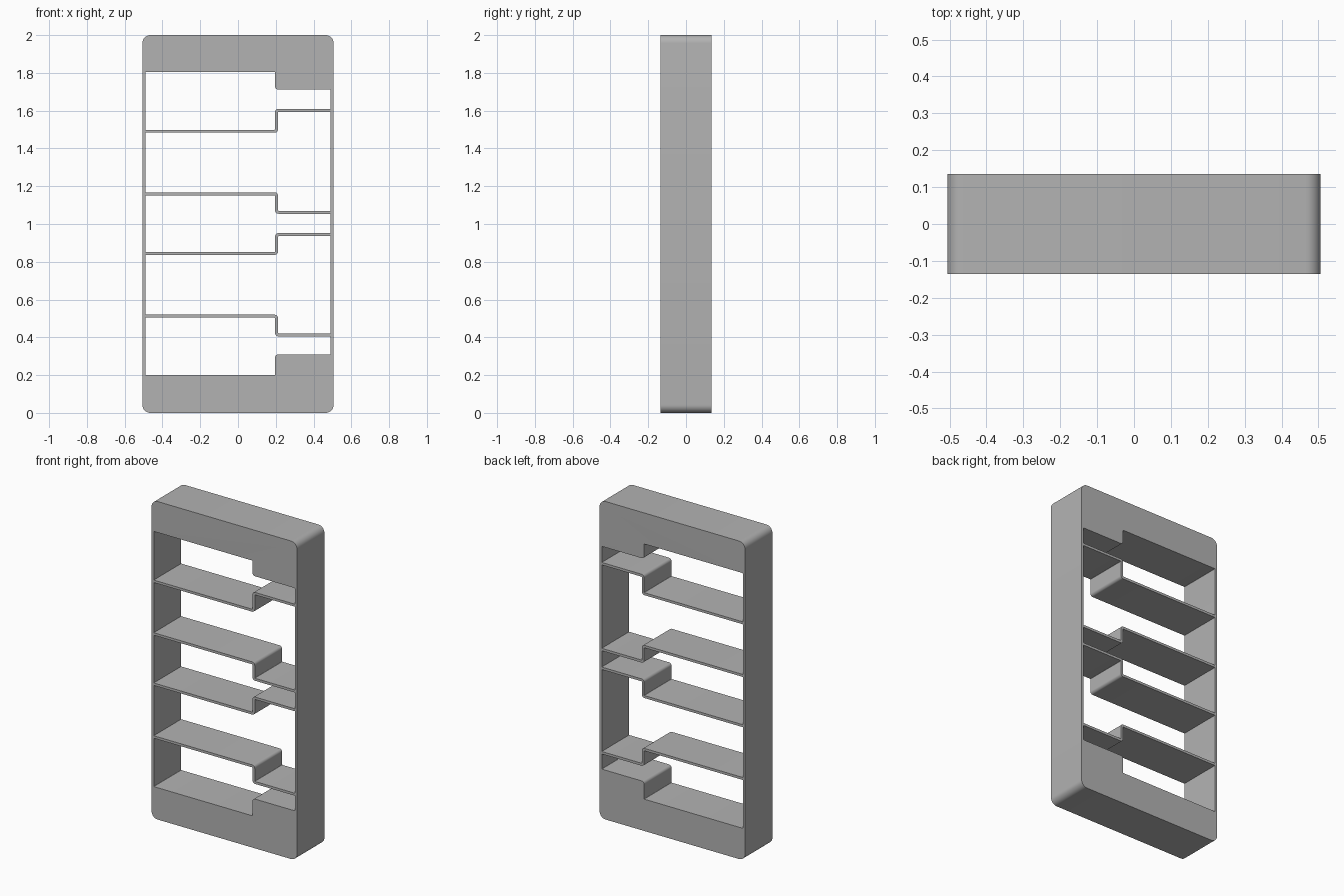
import bpy, bmesh, math
from mathutils import Vector

old = bpy.data.objects.get("Cube")
if old:
    bpy.data.objects.remove(old, do_unlink=True)

grey = bpy.data.materials.new("plain grey")
grey.use_nodes = True
colour = (0.45, 0.45, 0.45, 1)
grey.diffuse_color = colour
grey.node_tree.nodes["Principled BSDF"].inputs["Base Color"].default_value = colour

HALF_W, INNER_W, HEIGHT, HALF_D = 0.506, 0.491, 2.0, 0.136
T = 0.0078           # half the shelf thickness
STEP = 0.204         # x of the step in every shelf
BIG, SMALL = 0.018, 0.004   # outside and inside fillets


def rounded(corners, steps=8):
    """Round each (x, z, radius) corner of a closed outline with an arc."""
    out = []
    for i, (x, z, r) in enumerate(corners):
        p = Vector((x, z))
        if r == 0:
            out.append(p)
            continue
        a = (Vector(corners[i - 1][:2]) - p).normalized()
        b = (Vector(corners[(i + 1) % len(corners)][:2]) - p).normalized()
        centre = p + (a + b) * r
        for k in range(steps + 1):
            t = math.pi / 2 * k / steps
            out.append(centre - b * r * math.cos(t) - a * r * math.sin(t))
    return out


def extruded(name, outlines):
    """Fill the outlines (inner ones become holes) and extrude front to back."""
    curve = bpy.data.curves.new(name + " profile", "CURVE")
    curve.dimensions = "2D"
    curve.fill_mode = "BOTH"
    curve.extrude = HALF_D
    for points in outlines:
        spline = curve.splines.new("POLY")
        spline.points.add(len(points) - 1)
        for sp, p in zip(spline.points, points):
            sp.co = (p.x, p.y, 0, 1)
        spline.use_cyclic_u = True
    temp = bpy.data.objects.new(name + " temp", curve)
    bpy.context.collection.objects.link(temp)
    graph = bpy.context.evaluated_depsgraph_get()
    mesh = bpy.data.meshes.new_from_object(temp.evaluated_get(graph))
    bpy.data.objects.remove(temp, do_unlink=True)
    bpy.data.curves.remove(curve)

    bm = bmesh.new()
    bm.from_mesh(mesh)
    bmesh.ops.remove_doubles(bm, verts=bm.verts, dist=1e-5)
    for v in bm.verts:
        v.co = (v.co.x, -v.co.z, v.co.y)
    bmesh.ops.recalc_face_normals(bm, faces=bm.faces)
    bm.to_mesh(mesh)
    bm.free()
    mesh.name = name
    mesh.materials.clear()
    mesh.materials.append(grey)
    obj = bpy.data.objects.new(name, mesh)
    bpy.context.collection.objects.link(obj)
    bpy.ops.object.select_all(action="DESELECT")
    obj.select_set(True)
    bpy.context.view_layer.objects.active = obj
    bpy.ops.object.shade_smooth_by_angle(angle=math.radians(30))


# Frame: rounded slab with one stepped opening
R = 0.042
slab = [(-HALF_W, 0, R), (HALF_W, 0, R), (HALF_W, HEIGHT, R), (-HALF_W, HEIGHT, R)]
edge = STEP - T
opening = [
    (-INNER_W, 0.2, SMALL), (edge, 0.2, SMALL), (edge, 0.31, BIG),
    (INNER_W, 0.31, SMALL), (INNER_W, 1.711, SMALL), (edge, 1.711, BIG),
    (edge, 1.805, SMALL), (-INNER_W, 1.805, SMALL),
]
extruded("frame", [rounded(slab), rounded(opening)])

# Shelves: thin stepped sheets, alternately stepping down and up
END = INNER_W + 0.003
shelves = {
    "bottom_shelf": (0.512, 0.413),
    "lower_middle_shelf": (0.844, 0.944),
    "upper_middle_shelf": (1.160, 1.062),
    "top_shelf": (1.491, 1.602),
}
for name, (left, right) in shelves.items():
    up = 1 if right > left else -1
    over, under = STEP - up * T, STEP + up * T
    first, second = (SMALL, BIG) if up > 0 else (BIG, SMALL)
    profile = [
        (-END, left + T, 0), (over, left + T, first),
        (over, right + T, second), (END, right + T, 0),
        (END, right - T, 0), (under, right - T, first),
        (under, left - T, second), (-END, left - T, 0),
    ]
    extruded(name, [rounded(profile)])
